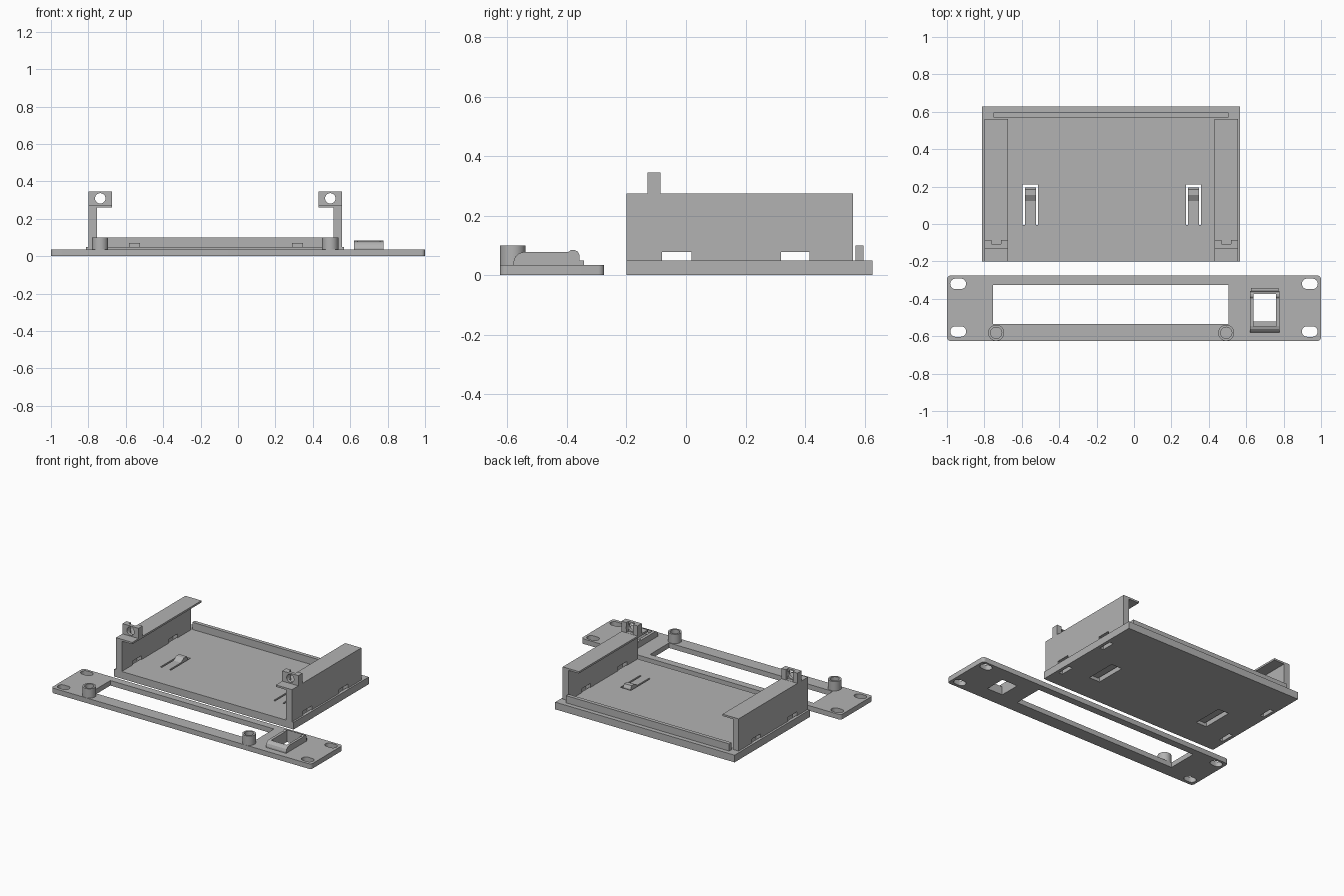
import bpy, bmesh, math
from mathutils import Vector

if "Cube" in bpy.data.objects:
    bpy.data.objects.remove(bpy.data.objects["Cube"])

grey = bpy.data.materials.new("grey plastic")
grey.diffuse_color = (0.45, 0.45, 0.45, 1)
grey.use_nodes = True
grey.node_tree.nodes["Principled BSDF"].inputs["Base Color"].default_value = grey.diffuse_color


def extrude(name, pts, axis, lo, hi):
    """Extrude a 2D profile along an axis (x: pts are y,z; y: x,z; z: x,y)."""
    place = {"x": lambda a, b, t: (t, a, b),
             "y": lambda a, b, t: (a, t, b),
             "z": lambda a, b, t: (a, b, t)}[axis]
    bm = bmesh.new()
    face = bm.faces.new([bm.verts.new(place(a, b, lo)) for a, b in pts])
    ext = bmesh.ops.extrude_face_region(bm, geom=[face])
    moved = [v for v in ext["geom"] if isinstance(v, bmesh.types.BMVert)]
    bmesh.ops.translate(bm, verts=moved, vec=Vector(place(0, 0, hi - lo)))
    bmesh.ops.recalc_face_normals(bm, faces=bm.faces[:])
    me = bpy.data.meshes.new(name)
    bm.to_mesh(me)
    bm.free()
    me.materials.append(grey)
    ob = bpy.data.objects.new(name, me)
    bpy.context.collection.objects.link(ob)
    return ob


def box(name, x0, x1, y0, y1, z0, z1):
    return extrude(name, [(x0, y0), (x1, y0), (x1, y1), (x0, y1)], "z", z0, z1)


def rounded(cx, cy, w, h, r, n=6):
    """Rounded rectangle outline; becomes a circle or slot at full radius."""
    pts = []
    for i, (sx, sy) in enumerate([(1, 1), (-1, 1), (-1, -1), (1, -1)]):
        for k in range(n + 1):
            a = math.pi / 2 * (i + k / n)
            p = (cx + sx * (w / 2 - r) + r * math.cos(a),
                 cy + sy * (h / 2 - r) + r * math.sin(a))
            if not pts or math.dist(p, pts[-1]) > 1e-5:
                pts.append(p)
    if math.dist(pts[0], pts[-1]) < 1e-5:
        pts.pop()
    return pts


def cut(ob, *cutters):
    """Subtract each cutter, then delete it."""
    bpy.context.view_layer.objects.active = ob
    for c in cutters:
        m = ob.modifiers.new("cut", "BOOLEAN")
        m.operation, m.solver, m.object = "DIFFERENCE", "EXACT", c
        bpy.ops.object.modifier_apply(modifier=m.name)
        bpy.data.objects.remove(c)


def smooth(ob):
    bpy.ops.object.select_all(action="DESELECT")
    ob.select_set(True)
    bpy.context.view_layer.objects.active = ob
    bpy.ops.object.shade_smooth_by_angle(angle=math.radians(30))


# Faceplate with display window, socket window and mounting slots
PT = 0.035
plate = extrude("faceplate", rounded(0, -0.45, 2, 0.35, 0.02), "z", 0, PT)
cut(plate,
    box("cutter", -0.755, 0.505, -0.535, -0.325, -1, 1),
    box("cutter", 0.64, 0.76, -0.52, -0.375, -1, 1),
    *[extrude("cutter", rounded(x, y, 0.085, 0.056, 0.028), "z", -1, 1)
      for x in (-0.94, 0.94) for y in (-0.575, -0.32)])
smooth(plate)

# Screw bosses with blind holes
for side, x in (("left", -0.737), ("right", 0.493)):
    boss = extrude(side + "_boss", rounded(x, -0.582, 0.086, 0.086, 0.043, 8), "z", 0.01, 0.1)
    cut(boss, extrude("cutter", rounded(x, -0.582, 0.06, 0.06, 0.03, 8), "z", PT, 1))
    smooth(boss)

# Socket frame: rounded front shoulder, raised latch ridge at the back
prof = [(-0.58, 0.02), (-0.358, 0.02), (-0.358, 0.068), (-0.363, 0.079),
        (-0.375, 0.085), (-0.387, 0.084), (-0.395, 0.078), (-0.545, 0.078),
        (-0.562, 0.073), (-0.574, 0.062), (-0.58, 0.045)]
frame = extrude("socket_frame", prof, "x", 0.62, 0.777)
cut(frame,
    box("cutter", 0.64, 0.76, -0.52, -0.375, -1, 1),
    box("cutter", 0.64, 0.76, -0.548, -0.45, 0.058, 1))
box("socket_back_step", 0.625, 0.772, -0.358, -0.342, 0.02, 0.05)

# Tray floor with tie slots near the sides and openings for the spring clips
ties = [(-0.08, 0.018), (0.32, 0.415)]
clips = [-0.554, 0.318]
BX0, BX1, BT = -0.813, 0.568, 0.05
floor = box("tray_floor", BX0, BX1, -0.2, 0.627, 0, BT)
for y0, y1 in ties:
    cut(floor,
        box("cutter", BX0 + 0.022, BX0 + 0.05, y0, y1, -1, 1),
        box("cutter", BX1 - 0.05, BX1 - 0.022, y0, y1, -1, 1))
cut(floor, *[box("cutter", x - 0.041, x + 0.041, -0.005, 0.21, -1, 1) for x in clips])

# Spring clips: thin tongues with a hooked tip
tongue = [(-0.01, 0.022), (0.195, 0.022), (0.195, 0.05), (0.185, 0.07),
          (0.155, 0.07), (0.122, 0.05), (-0.01, 0.05)]
for side, x in zip(("left", "right"), clips):
    extrude(side + "_spring_clip", tongue, "x", x - 0.029, x + 0.029)

# Rear lip
box("rear_lip", -0.75, 0.505, 0.57, 0.596, 0.04, 0.1)

# Side walls with inward flanges and screw ears, mirrored about the tray centre
MID = -0.1215
for side, s in (("left", -1), ("right", 1)):
    X = lambda d: MID + s * d
    wall = extrude(side + "_wall", [(X(0.677), BT), (X(0.677), 0.274), (X(0.553), 0.274),
                                    (X(0.553), 0.261), (X(0.633), 0.261), (X(0.633), BT)],
                   "y", -0.2, 0.562)
    for y0, y1 in ties:
        xs = sorted((X(0.6), X(0.72)))
        cut(wall, box("cutter", *xs, y0, y1, 0.03, 0.078))

    # Ear with screw hole and nut notch at the back
    xs = sorted((X(0.677), X(0.553)))
    ear = box(side + "_ear", *xs, -0.13, -0.085, 0.265, 0.345)
    c = X(0.615)
    cut(ear,
        extrude("cutter", rounded(c, 0.309, 0.056, 0.056, 0.028), "y", -1, 1),
        box("cutter", c - 0.026, c + 0.026, -0.108, 0, 0.275, 1))
    smooth(ear)
